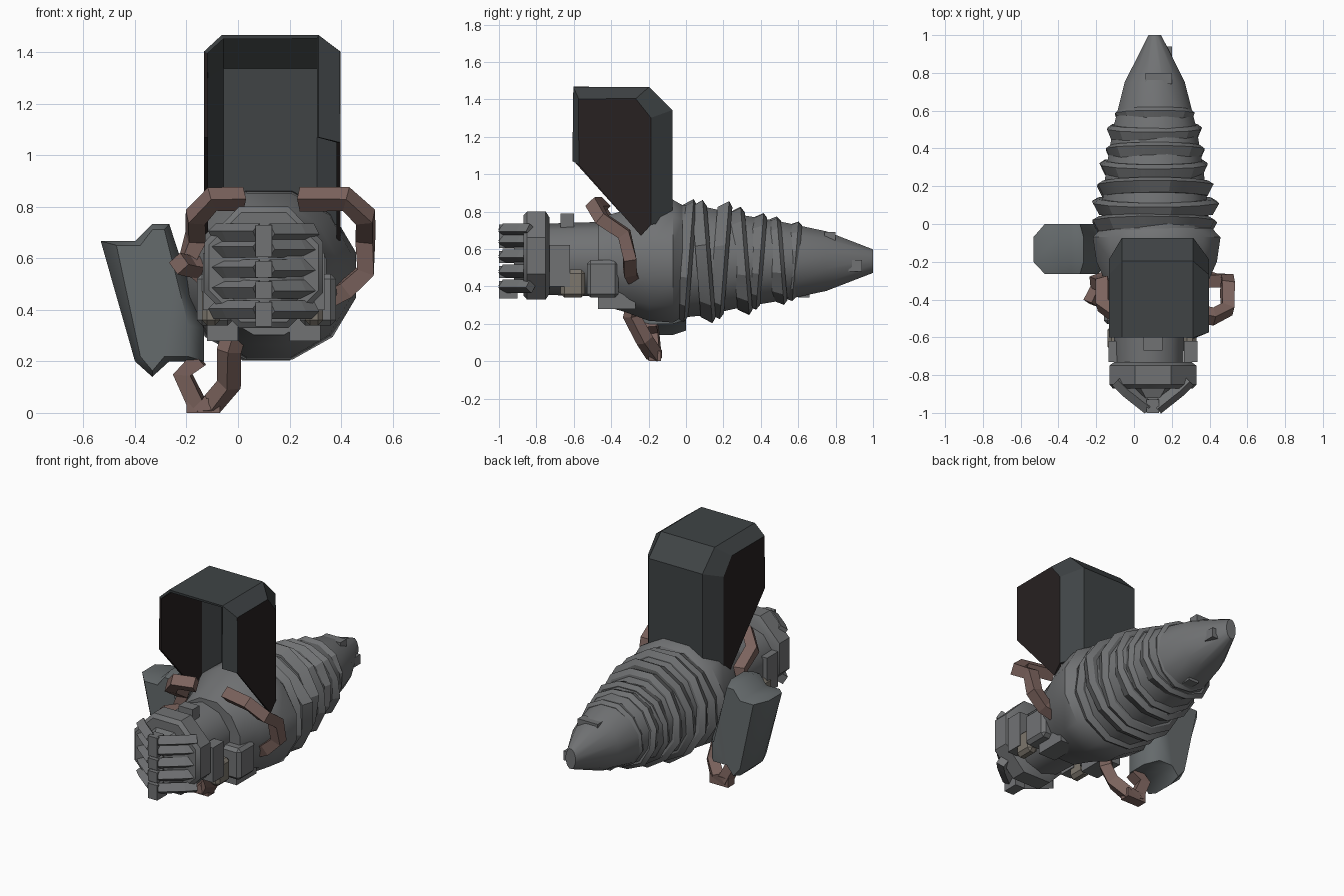
import bpy, bmesh, math, random
from mathutils import Vector, Matrix

if "Cube" in bpy.data.objects:
    bpy.data.objects.remove(bpy.data.objects["Cube"])

random.seed(4)
CX, CZ = 0.11, 0.535      # body axis


def material(name, col):
    m = bpy.data.materials.new(name)
    m.diffuse_color = (*col, 1)
    m.use_nodes = True
    m.node_tree.nodes["Principled BSDF"].inputs["Base Color"].default_value = m.diffuse_color
    return m


GREY = material("body_grey", (0.165, 0.17, 0.175))
STEEL = material("wing_grey", (0.13, 0.145, 0.15))
DARK = material("dark_panel", (0.05, 0.057, 0.06))
SOOT = material("dark_side", (0.02, 0.015, 0.015))
PINK = material("leg_brown", (0.2, 0.125, 0.11))
TAN = material("tan", (0.2, 0.18, 0.15))


def finish(name, bm, mat=GREY, angle=None):
    bmesh.ops.recalc_face_normals(bm, faces=bm.faces)
    me = bpy.data.meshes.new(name)
    bm.to_mesh(me)
    bm.free()
    ob = bpy.data.objects.new(name, me)
    bpy.context.collection.objects.link(ob)
    me.materials.append(mat)
    if angle:
        bpy.ops.object.select_all(action='DESELECT')
        ob.select_set(True)
        bpy.context.view_layer.objects.active = ob
        bpy.ops.object.shade_smooth_by_angle(angle=math.radians(angle))
    return ob


def loft(bm, rings):
    vs = [[bm.verts.new(p) for p in r] for r in rings]
    n = len(vs[0])
    for a, b in zip(vs, vs[1:]):
        for i in range(n):
            j = (i + 1) % n
            bm.faces.new((a[i], a[j], b[j], b[i]))
    bm.faces.new(vs[0])
    bm.faces.new(vs[-1][::-1])


def lathe(name, profile, n=10, tilt=0.0, cx=CX, cz=CZ, angle=40, rough=0.0):
    """Rings of (y, x radius, z radius) round the body axis."""
    bm = bmesh.new()
    wobble = [1 + random.uniform(-rough, rough) for _ in range(n)]
    rings = []
    for y, rx, rz in profile:
        ring = []
        for i in range(n):
            a = 2 * math.pi * (i + 0.5) / n
            z = math.sin(a) * rz * wobble[i]
            ring.append((cx + math.cos(a) * rx * wobble[i], y + tilt * z, cz + z))
        rings.append(ring)
    loft(bm, rings)
    return finish(name, bm, GREY, angle)


def box(name, lo, hi, mat=GREY, bevel=0):
    bm = bmesh.new()
    lo, hi = Vector(lo), Vector(hi)
    bmesh.ops.create_cube(bm, size=1, matrix=Matrix.Translation((lo + hi) / 2)
                          @ Matrix.Diagonal((*(hi - lo), 1)))
    if bevel:
        bmesh.ops.bevel(bm, geom=bm.edges[:], offset=bevel, segments=1, affect='EDGES')
    return finish(name, bm, mat)


def limb(name, pts, r, mat=PINK):
    """Square-section limb along a path."""
    bm = bmesh.new()
    pts = [Vector(p) for p in pts]
    rings, side = [], None
    for i, p in enumerate(pts):
        t = (pts[min(i + 1, len(pts) - 1)] - pts[max(i - 1, 0)]).normalized()
        if side is None:
            side = t.orthogonal()
        side = (side - t * side.dot(t)).normalized()
        up = t.cross(side)
        rings.append([p + (side * a + up * b) * r
                      for a, b in ((1, 1), (-1, 1), (-1, -1), (1, -1))])
    loft(bm, rings)
    return finish(name, bm, mat)


# tapering abdomen
lathe("abdomen", [(-0.1, 0.3, 0.32), (0.1, 0.29, 0.3), (0.3, 0.265, 0.255), (0.5, 0.23, 0.22),
                  (0.75, 0.165, 0.165), (1.0, 0.035, 0.065)], n=12)

# overlapping tilted abdomen bands
bands = [(0.0, 0.335, 0.335), (0.1, 0.345, 0.335), (0.19, 0.315, 0.325), (0.3, 0.295, 0.3),
         (0.38, 0.275, 0.265), (0.49, 0.255, 0.245), (0.57, 0.22, 0.215)]
for k, (y, rx, rz) in enumerate(bands):
    lathe(f"abdomen_band_{k+1}", [(y - 0.045, rx * 0.9, rz * 0.9), (y + 0.015, rx, rz),
                                  (y + 0.035, rx * 0.9, rz * 0.9)],
          n=12, tilt=0.08 * (-1) ** k, angle=25, rough=0.03)

# small plates near the tip
box("tip_plate", (0.06, 0.74, 0.64), (0.2, 0.8, 0.69))
box("tip_barb_side", (0.15, 0.87, 0.48), (0.2, 0.94, 0.54))
box("tip_barb_below", (0.07, 0.6, 0.34), (0.14, 0.66, 0.4))

# thorax, neck and head
lathe("thorax", [(-0.47, 0.23, 0.24), (-0.33, 0.27, 0.28), (-0.2, 0.33, 0.33),
                 (-0.07, 0.35, 0.34), (-0.02, 0.3, 0.31)], n=12, cx=0.12)
lathe("neck", [(-0.76, 0.19, 0.19), (-0.45, 0.2, 0.2)], cx=0.08, cz=0.545)
lathe("head_collar", [(-0.87, 0.23, 0.23), (-0.85, 0.25, 0.255), (-0.75, 0.25, 0.255),
                      (-0.73, 0.22, 0.22)], n=8, cx=0.1, cz=0.565)
lathe("face", [(-0.92, 0.1, 0.17), (-0.84, 0.21, 0.2)], n=8, cx=0.1, cz=0.55)

# front cage: side bars meeting at a ridged centre strip
for k, z in enumerate((0.40, 0.48, 0.56, 0.64, 0.70)):
    for s, side in ((-1, "left"), (1, "right")):
        limb(f"face_bar_{side}_{k+1}", [(0.1 + s * 0.19, -0.83, z), (0.1 + s * 0.14, -0.88, z),
                                       (0.1 + s * 0.02, -0.975, z)], 0.026, GREY)
    box(f"face_ridge_{k+1}", (0.067, -1.0, z - 0.035), (0.133, -0.93, z + 0.03))
box("chin", (0.067, -1.0, 0.335), (0.133, -0.9, 0.4))

# shoulder blocks and jaw pieces
for s, side in ((-1, "left"), (1, "right")):
    x = 0.1 + s * 0.2
    box(f"cheek_{side}", (x - 0.035, -0.73, 0.4), (x + 0.035, -0.62, 0.62))
    box(f"jaw_{side}", (x - 0.04, -0.67, 0.34), (x + 0.03, -0.54, 0.49), TAN, 0.02)
    box(f"shoulder_{side}", (x - 0.06, -0.53, 0.34), (x + 0.08, -0.36, 0.54), GREY, 0.02)
    box(f"belly_block_{side}", (0.1 + s * 0.16 - 0.06, -0.47, 0.28),
        (0.1 + s * 0.16 + 0.06, -0.27, 0.37))
box("brow", (0.05, -0.67, 0.71), (0.15, -0.6, 0.79))

# hooded wing shell, open at the front
outer = [(-0.6, 1.46), (-0.2, 1.46), (-0.08, 1.34), (-0.08, 0.75), (-0.24, 0.66), (-0.6, 1.07)]
inner = [(-0.57, 1.4), (-0.27, 1.4), (-0.19, 1.3), (-0.19, 0.73), (-0.24, 0.67), (-0.57, 1.05)]
left = [(-0.6, 1.4)] + inner[1:5] + [(-0.6, 1.07)]
bm = bmesh.new()
v = [[bm.verts.new((x, y, z)) for y, z in prof]
     for x, prof in ((-0.125, left), (-0.06, outer), (0.31, outer), (0.39, inner))]
for a, b in zip(v, v[1:]):
    for i in range(3):
        bm.faces.new((a[i], a[i + 1], b[i + 1], b[i]))
bm.faces.new((v[2][5], v[2][0], v[3][0], v[3][5]))     # front rim of the right wall
for f in (bm.faces.new(v[0]), bm.faces.new(v[3][::-1])):
    f.material_index = 1
hood = finish("wing_hood", bm, DARK)
hood.data.materials.append(SOOT)
mod = hood.modifiers.new("thickness", 'SOLIDIFY')
mod.thickness, mod.offset = 0.016, 0

# side wing: chamfered slab hanging on the left
prof = [(-0.533, 0.667), (-0.4, 0.667), (-0.333, 0.733), (-0.267, 0.733), (-0.2, 0.53),
        (-0.133, 0.33), (-0.133, 0.2), (-0.267, 0.2), (-0.333, 0.14), (-0.4, 0.2)]
mid = Vector((-0.33, 0.45))
bm = bmesh.new()
loft(bm, [[(mid.x + (x - mid.x) * k, y, mid.y + (z - mid.y) * (0.25 * k + 0.75))
           for x, z in prof]
          for y, k in ((-0.265, 0.7), (-0.2, 1), (-0.07, 1), (0.0, 0.7))])
finish("side_wing", bm, STEEL, 50)

# legs
limb("leg_right", [(0.24, -0.45, 0.83), (0.42, -0.49, 0.83), (0.495, -0.45, 0.76),
                   (0.495, -0.33, 0.68), (0.495, -0.3, 0.55), (0.42, -0.3, 0.48),
                   (0.36, -0.28, 0.45)], 0.034)
limb("leg_left_upper", [(0.02, -0.45, 0.83), (-0.1, -0.48, 0.83), (-0.165, -0.43, 0.76),
                        (-0.165, -0.31, 0.68), (-0.2, -0.31, 0.58), (-0.12, -0.28, 0.52)], 0.034)
limb("leg_left_hook", [(-0.12, -0.3, 0.56), (-0.19, -0.34, 0.57), (-0.23, -0.42, 0.58)], 0.03)
limb("leg_lower", [(0.0, -0.26, 0.36), (-0.035, -0.29, 0.24), (-0.035, -0.22, 0.11),
                   (-0.1, -0.17, 0.034), (-0.16, -0.17, 0.034), (-0.215, -0.18, 0.15),
                   (-0.15, -0.19, 0.21)], 0.034)
box("lower_foot", (-0.2, -0.2, 0.0), (-0.07, -0.135, 0.055), PINK)
